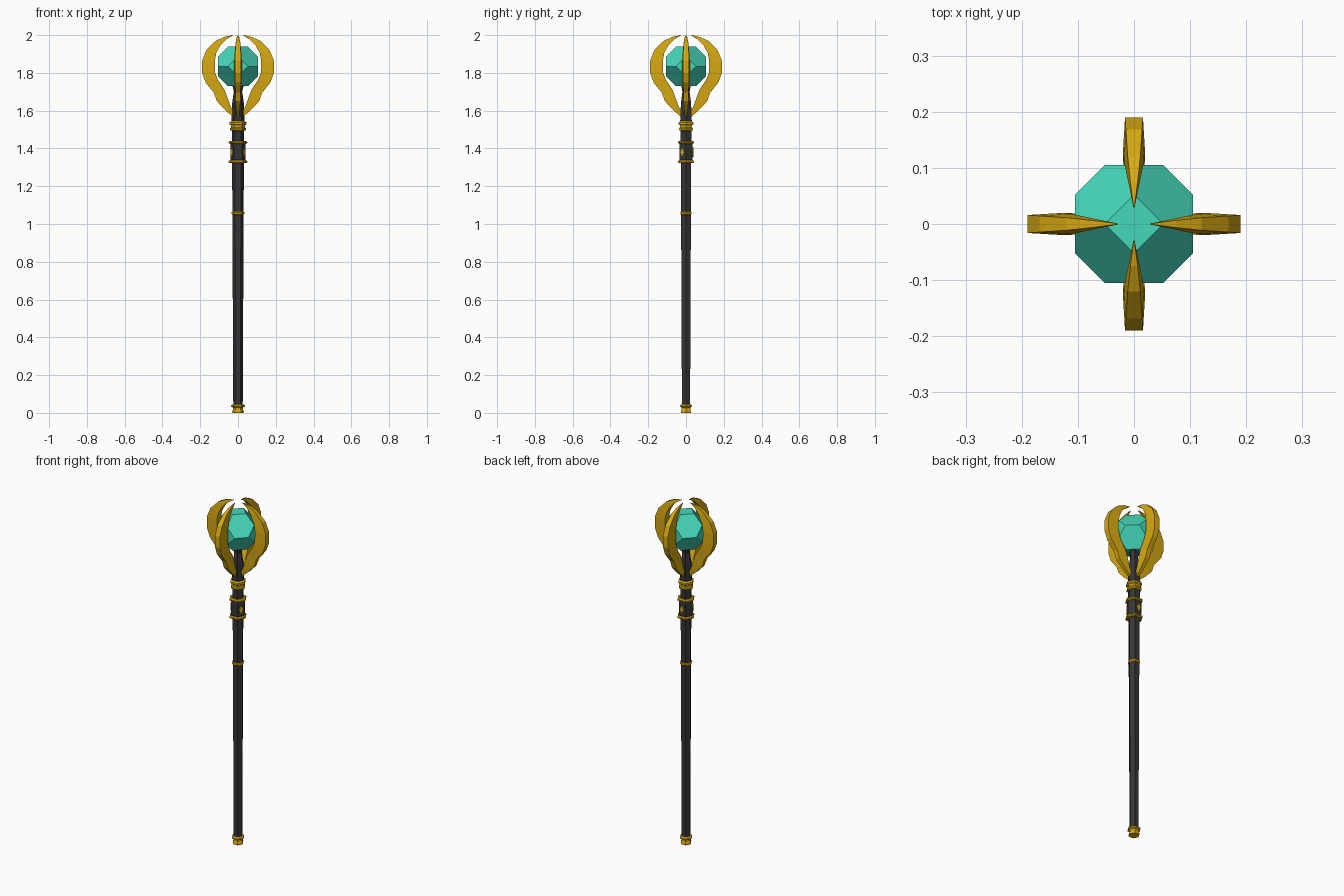
import bpy, bmesh, math
from mathutils import Vector, Matrix

if "Cube" in bpy.data.objects:
    bpy.data.objects.remove(bpy.data.objects["Cube"])


def material(name, rgb):
    m = bpy.data.materials.new(name)
    m.diffuse_color = (*rgb, 1)
    m.use_nodes = True
    m.node_tree.nodes["Principled BSDF"].inputs["Base Color"].default_value = m.diffuse_color
    return m


GOLD = material("gold", (0.68, 0.40, 0.006))
DARK = material("charcoal", (0.036, 0.036, 0.038))
TEAL = material("teal_gem", (0.06, 0.68, 0.49))


def finish(name, bm, mat):
    bmesh.ops.recalc_face_normals(bm, faces=bm.faces)
    me = bpy.data.meshes.new(name)
    bm.to_mesh(me)
    bm.free()
    me.materials.append(mat)
    ob = bpy.data.objects.new(name, me)
    bpy.context.collection.objects.link(ob)
    return ob


def skin(bm, loops):
    """Bridge equal-length vertex loops and cap both ends."""
    n = len(loops[0])
    for a, b in zip(loops, loops[1:]):
        for i in range(n):
            j = (i + 1) % n
            bm.faces.new((a[i], a[j], b[j], b[i]))
    bm.faces.new(loops[0])
    bm.faces.new(loops[-1])


def hex_lathe(name, profile, mat):
    """Six-sided turned part from (radius, z) pairs, corners on +-x."""
    bm = bmesh.new()
    loops = [[bm.verts.new((r * math.cos(k * math.pi / 3), r * math.sin(k * math.pi / 3), z))
              for k in range(6)] for r, z in profile]
    skin(bm, loops)
    return finish(name, bm, mat)


def ring(name, r, z, h, mat=GOLD):
    return hex_lathe(name, [(r - .007, z - h), (r, z - h * .4), (r, z + h * .4), (r - .007, z + h)], mat)


# Shaft and grip
hex_lathe("shaft", [(.025, .03), (.030, 1.06), (.031, 1.33), (.033, 1.5)], DARK)
hex_lathe("grip_block", [(.036, 1.33), (.041, 1.345), (.041, 1.415), (.036, 1.43)], DARK)
hex_lathe("gem_stem", [(.036, 1.53), (.034, 1.58), (.031, 1.64), (.022, 1.70), (.030, 1.735), (.026, 1.75)], DARK)

# Gold fittings
hex_lathe("foot_cap", [(.030, 0), (.031, .008), (.026, .018), (.027, .028), (.036, .033),
                       (.036, .041), (.026, .046)], GOLD)
ring("middle_ring", .034, 1.057, .011)
ring("grip_ring_lower", .049, 1.33, .008)
ring("grip_ring_upper", .049, 1.432, .008)
hex_lathe("neck_collar", [(.034, 1.493), (.042, 1.498), (.042, 1.506), (.037, 1.512), (.038, 1.523),
                          (.045, 1.528), (.045, 1.538), (.034, 1.545)], GOLD)

# Diamond studs on every other grip face
for k, deg in enumerate((-30, 90, 210)):
    bm = bmesh.new()
    d = .041 * math.cos(math.pi / 6)
    loops = [[bm.verts.new((x, y, z)) for y, z in ((.012, 0), (0, .024), (-.012, 0), (0, -.024))]
             for x in (d - .004, d + .003)]
    skin(bm, loops)
    bm.transform(Matrix.Translation((0, 0, 1.38)) @ Matrix.Rotation(math.radians(deg), 4, 'Z'))
    finish(f"diamond_stud_{k + 1}", bm, GOLD)

# Gem: truncated octahedron
bm = bmesh.new()
for a in (-1, 1):
    for b in (-2, 2):
        for p in ((0, a, b), (0, b, a), (a, 0, b), (b, 0, a), (a, b, 0), (b, a, 0)):
            bm.verts.new(Vector(p) * .0525 + Vector((0, 0, 1.835)))
bmesh.ops.convex_hull(bm, input=bm.verts)
bmesh.ops.dissolve_limit(bm, angle_limit=.02, verts=bm.verts, edges=bm.edges)
finish("gem", bm, TEAL)

# Claws: outer (r, z), inner (r, z), half width
CLAW = [(.030, 1.570, .022, 1.590, .008), (.070, 1.605, .040, 1.625, .013),
        (.112, 1.650, .058, 1.675, .016), (.128, 1.695, .072, 1.712, .017),
        (.172, 1.750, .108, 1.765, .019), (.190, 1.800, .122, 1.805, .020),
        (.190, 1.865, .123, 1.862, .020), (.168, 1.920, .115, 1.905, .018),
        (.120, 1.968, .092, 1.948, .014), (.075, 1.990, .065, 1.975, .008),
        (.030, 2.000, .029, 1.997, .001)]
for k, side in enumerate(("right", "back", "left", "front")):
    bm = bmesh.new()
    loops = [[bm.verts.new(p) for p in ((ro, -w * .8, zo), (ro, w * .8, zo), (ri, w, zi), (ri, -w, zi))]
             for ro, zo, ri, zi, w in CLAW]
    skin(bm, loops)
    bm.transform(Matrix.Rotation(k * math.pi / 2, 4, 'Z'))
    finish(f"claw_{side}", bm, GOLD)
